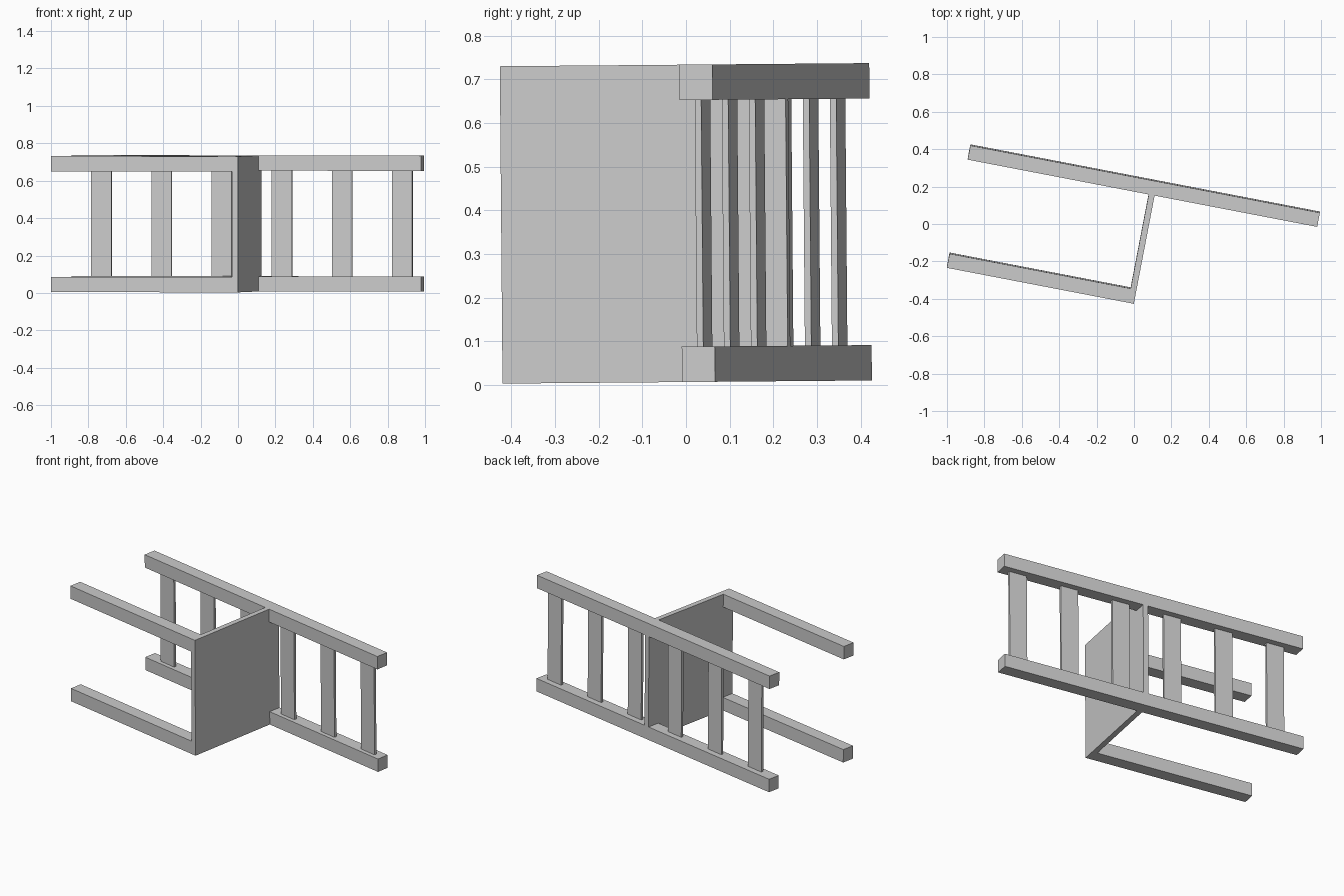
import bpy
import bmesh
from mathutils import Matrix, Vector

cube = bpy.data.objects.get("Cube")
if cube:
    bpy.data.objects.remove(cube)

grey = bpy.data.materials.new("plain grey")
grey.use_nodes = True
colour = (0.6, 0.6, 0.6, 1)
grey.diffuse_color = colour
grey.node_tree.nodes["Principled BSDF"].inputs["Base Color"].default_value = colour

# The chair lies on its side: x runs along the legs, y across the seat depth
WIDTH = 0.727
RAIL = 0.081
FRONT, BACK_IN, BACK_OUT = -0.416, 0.173, 0.25
FOOT, HEAD = -0.939, 0.964
SEAT_LOW, SEAT_TOP = 0.047, 0.079

pose = (Matrix.Translation((0, 0, WIDTH / 2 + 0.0065))
        @ Matrix.Rotation(0.0085, 4, 'X')
        @ Matrix.Rotation(-0.190, 4, 'Z')
        @ Matrix.Translation((0, 0, -WIDTH / 2)))


def prism(name, outline, x0, x1):
    """Extrude a (y, z) outline along the leg direction."""
    bm = bmesh.new()
    face = bm.faces.new([bm.verts.new((x0, y, z)) for y, z in outline])
    ext = bmesh.ops.extrude_face_region(bm, geom=[face])
    moved = [g for g in ext["geom"] if isinstance(g, bmesh.types.BMVert)]
    bmesh.ops.translate(bm, verts=moved, vec=Vector((x1 - x0, 0, 0)))
    bmesh.ops.recalc_face_normals(bm, faces=bm.faces)
    bm.transform(pose)
    mesh = bpy.data.meshes.new(name)
    bm.to_mesh(mesh)
    bm.free()
    mesh.materials.append(grey)
    obj = bpy.data.objects.new(name, mesh)
    bpy.context.collection.objects.link(obj)


def box(name, x0, x1, y0, y1, z0, z1):
    prism(name, [(y0, z0), (y1, z0), (y1, z1), (y0, z1)], x0, x1)


# Legs and back posts on both sides
for side, z in (("right", 0), ("left", WIDTH - RAIL)):
    box(side + "_back_post", FOOT, HEAD, BACK_IN, BACK_OUT, z, z + RAIL)
    box(side + "_front_leg", FOOT, SEAT_LOW, FRONT, FRONT + 0.077, z, z + RAIL)

# Seat panel, notched around the back posts
prism("seat", [(FRONT, 0), (BACK_IN, 0), (BACK_IN, RAIL), (BACK_OUT, RAIL),
               (BACK_OUT, WIDTH - RAIL), (BACK_IN, WIDTH - RAIL),
               (BACK_IN, WIDTH), (FRONT, WIDTH)], SEAT_LOW, SEAT_TOP)

# Cross slats between the back posts
for i in range(6):
    mid = -0.783 + 0.3277 * i
    box(f"back_slat_{i + 1}", mid - 0.055, mid + 0.055,
        0.198, 0.213, RAIL, WIDTH - RAIL)
